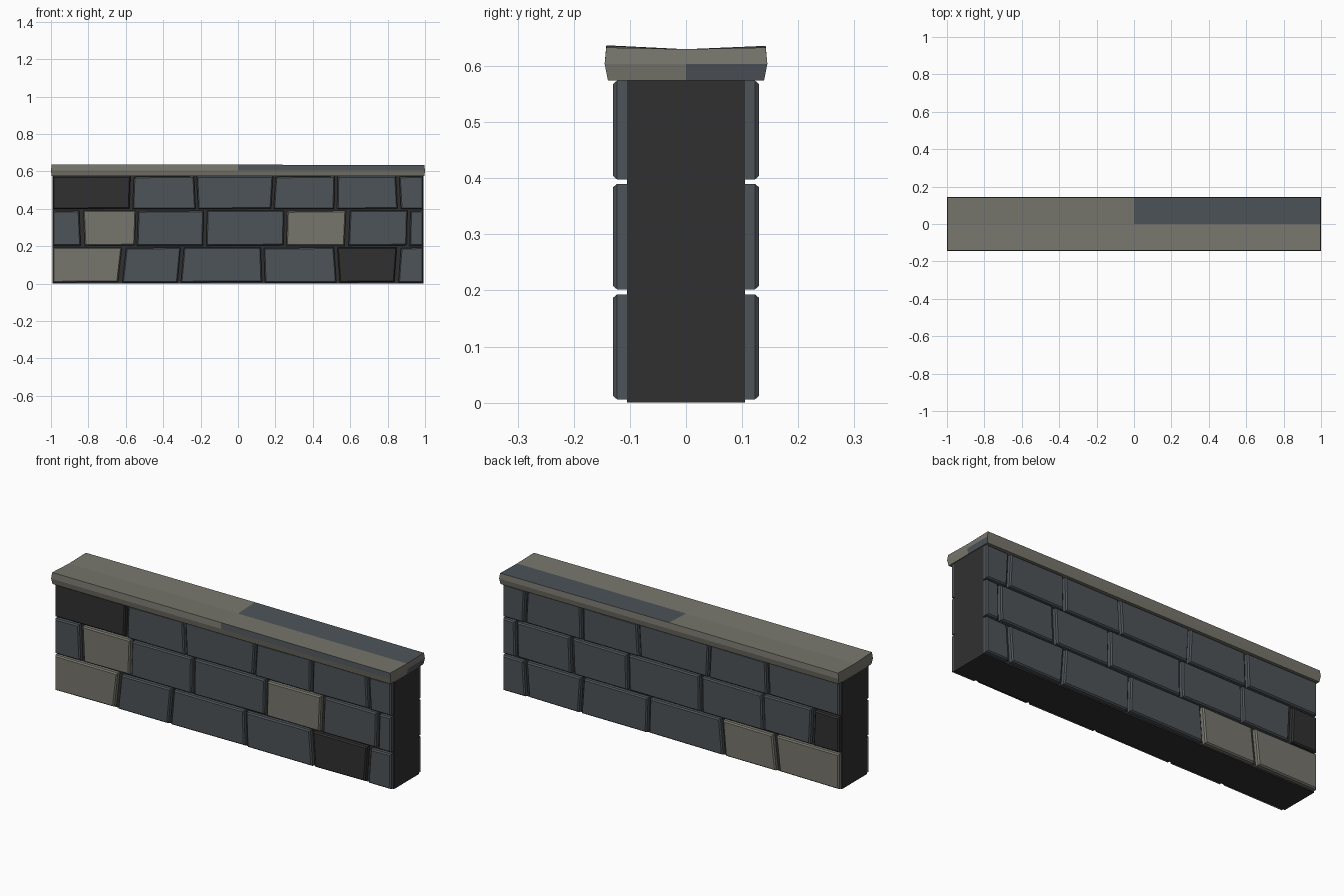
import bpy, bmesh

if "Cube" in bpy.data.objects:
    bpy.data.objects.remove(bpy.data.objects["Cube"])


def mat(name, rgb):
    m = bpy.data.materials.new(name)
    m.diffuse_color = (*rgb, 1)
    m.use_nodes = True
    m.node_tree.nodes["Principled BSDF"].inputs["Base Color"].default_value = m.diffuse_color
    return m


SLATE = mat("slate grey", (0.075, 0.087, 0.098))
WARM = mat("warm grey stone", (0.185, 0.182, 0.152))
DARK = mat("charcoal", (0.030, 0.030, 0.030))


def finish(bm, name, mats):
    bmesh.ops.recalc_face_normals(bm, faces=bm.faces[:])
    me = bpy.data.meshes.new(name)
    bm.to_mesh(me)
    bm.free()
    for m in mats:
        me.materials.append(m)
    ob = bpy.data.objects.new(name, me)
    bpy.context.collection.objects.link(ob)


# Mortar core
bm = bmesh.new()
bmesh.ops.create_cube(bm, size=1)
for v in bm.verts:
    v.co = (v.co.x * 1.985, v.co.y * 0.21, (v.co.z + 0.5) * 0.578)
finish(bm, "mortar_core", [DARK])


def block(name, corners, side, material):
    """Chamfered stone; corners are (x, z) of the face, side is -1 front or 1 back."""
    bm = bmesh.new()
    cx = sum(c[0] for c in corners) / 4
    cz = sum(c[1] for c in corners) / 4
    rings = []
    for y, inset in ((0.095, 0), (0.123, 0), (0.130, 0.006)):
        rings.append([bm.verts.new((x + (inset if x < cx else -inset), side * y,
                                    z + (inset if z < cz else -inset)))
                      for x, z in corners])
    for a, b in zip(rings, rings[1:]):
        for i in range(4):
            j = (i + 1) % 4
            bm.faces.new((a[i], a[j], b[j], b[i]))
    bm.faces.new(rings[0])
    bm.faces.new(rings[-1])
    finish(bm, name, [material])


# Stone courses: bottom z, top z, joints as (x at bottom, x at top, gap)
E = 0.99
courses = [
    (0.006, 0.193, [(-0.63, -0.61, 0.024), (-0.314, -0.298, 0.018), (0.136, 0.13, 0.016),
                    (0.535, 0.522, 0.018), (0.847, 0.86, 0.022)]),
    (0.202, 0.390, [(-0.83, -0.838, 0.022), (-0.546, -0.54, 0.012), (-0.178, -0.175, 0.018),
                    (0.251, 0.255, 0.016), (0.58, 0.588, 0.022), (0.91, 0.914, 0.016)]),
    (0.398, 0.574, [(-0.572, -0.566, 0.018), (-0.22, -0.228, 0.014), (0.184, 0.194, 0.014),
                    (0.522, 0.525, 0.016), (0.862, 0.853, 0.018)]),
]
# Odd-coloured stones: (side, course, index)
odd = {(-1, 0, 0): WARM, (-1, 0, 4): DARK, (-1, 1, 1): WARM, (-1, 1, 4): WARM,
       (-1, 2, 0): DARK, (1, 0, 0): WARM, (1, 0, 1): WARM, (1, 1, 0): DARK}

for side, label in ((-1, "front"), (1, "back")):
    for r, (z0, z1, joints) in enumerate(courses):
        ends = [(-E, -E, 0)] + joints + [(E, E, 0)]
        for i, (a, b) in enumerate(zip(ends, ends[1:])):
            tilt = 0.003 * (-1) ** (i + r)
            corners = [(a[0] + a[2] / 2, z0), (b[0] - b[2] / 2, z0 + max(tilt, 0)),
                       (b[1] - b[2] / 2, z1), (a[1] + a[2] / 2, z1 - max(-tilt, 0))]
            block(f"{label}_stone_{r}_{i}", corners, side, odd.get((side, r, i), SLATE))

# Coping slab: 2 x 2 x 2 cells, slightly sagging along the middle of the top
bm = bmesh.new()
bmesh.ops.create_cube(bm, size=2)
bmesh.ops.subdivide_edges(bm, edges=bm.edges[:], cuts=1, use_grid_fill=True)
for f in bm.faces:
    x, y, z = f.calc_center_median()
    top_patch = z > 0.9 and x > 0 and y > 0
    front_patch = y < -0.9 and x > 0 and z > 0
    end_patch = x > 0.9 and y > 0 and z < 0
    f.material_index = 1 if top_patch or front_patch or end_patch else 0
half_width = {-1: 0.139, 0: 0.145, 1: 0.142}
for v in bm.verts:
    x, y, z = (round(c) for c in v.co)
    height = {-1: 0.574, 0: 0.604, 1: 0.633}[z]
    if z == 1 and y == 0:
        height -= 0.003
    if z == 1 and x == -1 and y == -1:
        height += 0.004
    if z == 1 and x == 0 and y != 0:
        height += 0.003
    v.co = (x * (1.0 if z == 0 else 0.996), y * half_width[z], height)
finish(bm, "coping_slab", [WARM, SLATE])
